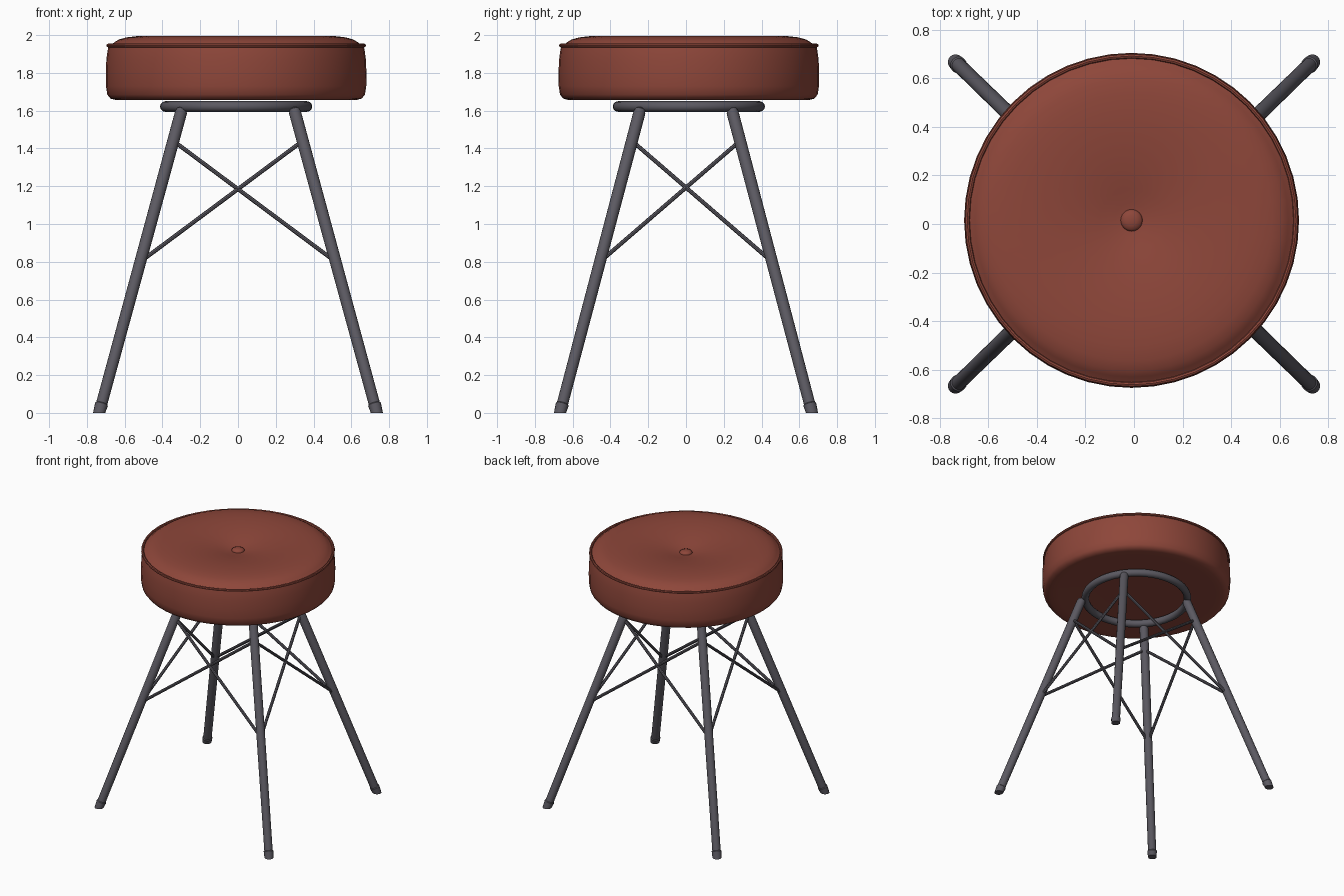
import bpy, bmesh, math
from mathutils import Vector

if "Cube" in bpy.data.objects:
    bpy.data.objects.remove(bpy.data.objects["Cube"])


def material(name, rgb):
    m = bpy.data.materials.new(name)
    m.diffuse_color = (*rgb, 1)
    m.use_nodes = True
    m.node_tree.nodes["Principled BSDF"].inputs["Base Color"].default_value = m.diffuse_color
    return m


LEATHER = material("red_brown_leather", (0.27, 0.062, 0.042))
METAL = material("dark_grey_metal", (0.105, 0.1, 0.12))
CX, CY = -0.01, 0.015   # seat centre


def finish(name, bm, mat, angle=40):
    bmesh.ops.recalc_face_normals(bm, faces=bm.faces)
    me = bpy.data.meshes.new(name)
    bm.to_mesh(me)
    bm.free()
    me.materials.append(mat)
    ob = bpy.data.objects.new(name, me)
    bpy.context.collection.objects.link(ob)
    bpy.ops.object.select_all(action='DESELECT')
    ob.select_set(True)
    bpy.context.view_layer.objects.active = ob
    bpy.ops.object.shade_smooth_by_angle(angle=math.radians(angle))
    return ob


def lathe(name, profile, mat, n=48, angle=40):
    """Spin an (r, z) profile around the seat axis."""
    bm = bmesh.new()
    vs = [bm.verts.new((CX + r, CY, z)) for r, z in profile]
    es = [bm.edges.new(p) for p in zip(vs, vs[1:])]
    bmesh.ops.spin(bm, geom=vs + es, cent=(CX, CY, 0), axis=(0, 0, 1),
                   angle=2 * math.pi, steps=n, use_merge=True)
    bmesh.ops.remove_doubles(bm, verts=bm.verts, dist=1e-4)
    return finish(name, bm, mat, angle)


def torus_profile(R, z, r, n=12):
    return [(R + r * math.cos(2 * math.pi * i / n), z + r * math.sin(2 * math.pi * i / n))
            for i in range(n + 1)]


def tube(name, stations, mat, n=16):
    """Skin horizontal-or-tilted rings: stations are (point, radius, normal)."""
    bm = bmesh.new()
    rings = []
    for p, r, d in stations:
        q = Vector((0, 0, 1)).rotation_difference(Vector(d).normalized())
        rings.append([bm.verts.new(Vector(p) + q @ Vector((r * math.cos(2 * math.pi * i / n),
                      r * math.sin(2 * math.pi * i / n), 0))) for i in range(n)])
    for a, b in zip(rings, rings[1:]):
        for i in range(n):
            bm.faces.new((a[i], a[(i + 1) % n], b[(i + 1) % n], b[i]))
    bm.faces.new(rings[0])
    bm.faces.new(rings[-1])
    return finish(name, bm, mat)


# Cushion: flat base, rounded lower edge, straight side, domed top with a tufted centre
lathe("seat_cushion", [
    (0, 1.66), (0.35, 1.66), (0.58, 1.656), (0.635, 1.656), (0.665, 1.664), (0.682, 1.685),
    (0.689, 1.73), (0.69, 1.80), (0.687, 1.87), (0.681, 1.915), (0.676, 1.94),
    (0.662, 1.947), (0.645, 1.962), (0.62, 1.977), (0.58, 1.988), (0.52, 1.995), (0.44, 1.996),
    (0.36, 1.992), (0.28, 1.984), (0.2, 1.972), (0.13, 1.959), (0.07, 1.946), (0, 1.938)], LEATHER)

# Piping round the top edge
lathe("seat_piping", torus_profile(0.677, 1.945, 0.01, 8), LEATHER)

# Centre button
lathe("seat_button", [(0.045, 1.93), (0.045, 1.948), (0.038, 1.956), (0.022, 1.962), (0, 1.964)],
      LEATHER, 24, 60)

# Support ring under the cushion
lathe("support_ring", torus_profile(0.375, 1.622, 0.028), METAL)

# Splayed legs with slightly wider feet
FOOT, TOP = Vector((0.735, 0.667, 0)), Vector((0.295, 0.24, 1.615))


def leg_point(sx, sy, z):
    p = FOOT.lerp(TOP, z / TOP.z)
    return Vector((p.x * sx, p.y * sy, z))


for sx, sx_name in ((-1, "left"), (1, "right")):
    for sy, sy_name in ((-1, "front"), (1, "back")):
        P = lambda z: leg_point(sx, sy, z)
        axis = P(1) - P(0)
        up = (0, 0, 1)
        tube(f"{sy_name}_{sx_name}_leg", [
            (P(0), 0.032, up), (P(0.045), 0.035, axis), (P(0.05), 0.030, axis),
            (P(1.59), 0.032, axis), (P(1.608), 0.026, axis), (P(1.616), 0.012, axis)], METAL)

# Crossed bracing rods between neighbouring legs
corners = [(-1, -1), (1, -1), (1, 1), (-1, 1)]
for i, name in enumerate(("front", "right", "back", "left")):
    a, b = corners[i], corners[(i + 1) % 4]
    for lo, hi, tag in ((a, b, "rising"), (b, a, "falling")):
        p, q = leg_point(*lo, 0.80), leg_point(*hi, 1.44)
        tube(f"{name}_{tag}_rod", [(p, 0.011, q - p), (q, 0.011, q - p)], METAL, 8)
